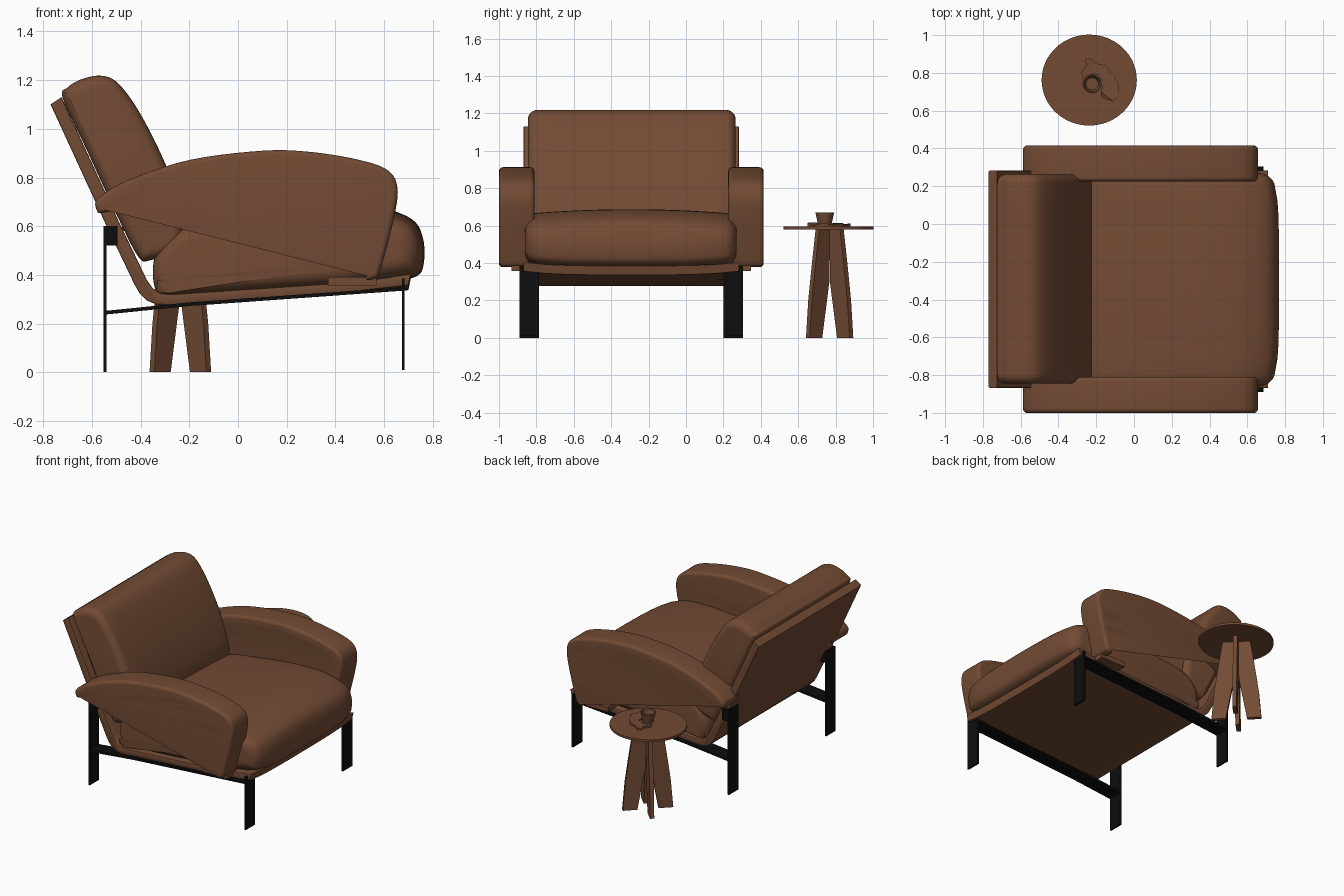
import bpy, bmesh, math
from mathutils import Vector

if "Cube" in bpy.data.objects:
    bpy.data.objects.remove(bpy.data.objects["Cube"])

CY = -0.2925          # chair centre line in y
TX, TY = -0.237, 0.762  # side table centre


def material(name, rgb):
    m = bpy.data.materials.new(name)
    m.diffuse_color = (*rgb, 1)
    m.use_nodes = True
    m.node_tree.nodes["Principled BSDF"].inputs["Base Color"].default_value = m.diffuse_color
    return m


BROWN = material("brown leather", (0.17, 0.07, 0.034))
BLACK = material("black metal", (0.004, 0.004, 0.004))


def finish(bm, name, mat, angle=40):
    bmesh.ops.recalc_face_normals(bm, faces=bm.faces)
    me = bpy.data.meshes.new(name)
    bm.to_mesh(me)
    bm.free()
    me.materials.append(mat)
    ob = bpy.data.objects.new(name, me)
    bpy.context.collection.objects.link(ob)
    bpy.ops.object.select_all(action='DESELECT')
    ob.select_set(True)
    bpy.context.view_layer.objects.active = ob
    bpy.ops.object.shade_smooth_by_angle(angle=math.radians(angle))
    return ob


def smooth_loop(pts, n=5):
    """Closed Catmull-Rom curve through the points."""
    out, c = [], len(pts)
    for i in range(c):
        p0, p1, p2, p3 = (Vector(pts[(i + k) % c]) for k in (-1, 0, 1, 2))
        for j in range(n):
            t = j / n
            out.append(0.5 * (2 * p1 + (p2 - p0) * t + (2 * p0 - 5 * p1 + 4 * p2 - p3) * t * t
                              + (3 * p1 - p0 - 3 * p2 + p3) * t ** 3))
    return out


def loft(name, prof, y0, y1, mat, r=0.0, steps=6, mid=1, warp=None):
    """Extrude an xz profile along y, rounding both end edges by radius r."""
    prof = [Vector(p) for p in prof]
    n = len(prof)
    area = sum(prof[i - 1].cross(prof[i]) for i in range(n))
    sign = 1 if area > 0 else -1
    inward = []
    for i in range(n):
        t = (prof[(i + 1) % n] - prof[i - 1]).normalized()
        inward.append(Vector((-t.y, t.x)) * sign)
    edge = [(r * (1 - math.cos(a)), r * (1 - math.sin(a)))
            for a in (math.pi / 2 * k / steps for k in range(steps + 1))] if r else [(0, 0)]
    slices = [(y0 + d, s) for d, s in edge]
    slices += [(y0 + r + (y1 - y0 - 2 * r) * k / mid, 0) for k in range(1, mid)]
    slices += [(y1 - d, s) for d, s in reversed(edge)]
    bm = bmesh.new()
    rings = []
    for y, s in slices:
        u = (2 * y - y0 - y1) / (y1 - y0)
        ring = []
        for p, w in zip(prof, inward):
            q = p + w * s
            x, z = warp(q.x, q.y, u) if warp else q
            ring.append(bm.verts.new((x, y, z)))
        rings.append(ring)
    for a, b in zip(rings, rings[1:]):
        for i in range(n):
            j = (i + 1) % n
            bm.faces.new((a[i], a[j], b[j], b[i]))
    bm.faces.new(rings[0])
    bm.faces.new(rings[-1])
    return finish(bm, name, mat)


def box(name, x0, x1, y0, y1, z0, z1, mat):
    return loft(name, [(x0, z0), (x1, z0), (x1, z1), (x0, z1)], y0, y1, mat)


# Seat cushion: crowned on top, rounded front corners
def seat_warp(x, z, u):
    top = max(0, min(1, (z - 0.45) / 0.2))
    front = max(0, min(1, (x - 0.4) / 0.3))
    return x - 0.045 * front * u ** 6, z - 0.025 * top * u * u + 0.025 * (1 - top) * front * u ** 4


seat = smooth_loop([(-0.34, 0.34), (-0.34, 0.48), (-0.24, 0.6), (0, 0.648), (0.25, 0.68), (0.48, 0.687),
                    (0.63, 0.665), (0.725, 0.62), (0.76, 0.55), (0.765, 0.46), (0.735, 0.395),
                    (0.6, 0.375), (0.2, 0.35), (-0.28, 0.32)])
loft("seat_cushion", seat, -0.86, 0.27, BROWN, r=0.06, mid=12, warp=seat_warp)

# Back cushion
back = smooth_loop([(-0.72, 1.125), (-0.7, 1.17), (-0.64, 1.205), (-0.56, 1.218), (-0.49, 1.185), (-0.4, 1.06),
                    (-0.3, 0.86), (-0.24, 0.69), (-0.225, 0.56), (-0.255, 0.5), (-0.36, 0.46),
                    (-0.41, 0.475), (-0.5, 0.65), (-0.62, 0.91)])
loft("back_cushion", back, -0.845, 0.265, BROWN, r=0.05, mid=8)

# Bent shell carrying the back and the seat
shell = [(-0.77, 1.10), (-0.54, 0.6), (-0.425, 0.36), (-0.405, 0.325), (-0.375, 0.295), (-0.335, 0.278),
         (-0.28, 0.277), (0.3, 0.312), (0.70, 0.337), (0.71, 0.385), (0.5, 0.372), (0.1, 0.345), (-0.28, 0.32),
         (-0.32, 0.325), (-0.35, 0.345), (-0.375, 0.38), (-0.49, 0.62), (-0.725, 1.13)]
loft("shell", shell, CY - 0.575, CY + 0.575, BROWN, r=0.006, steps=2, mid=10,
     warp=lambda x, z, u: (x, z + (0.02 * u ** 4 if x > 0.6 else 0)))

# Armrest side profile
arm = smooth_loop([(-0.58, 0.665), (-0.575, 0.715), (-0.45, 0.79), (-0.2, 0.872), (0.1, 0.91), (0.3, 0.905),
                   (0.5, 0.872), (0.615, 0.83), (0.655, 0.76), (0.642, 0.64), (0.585, 0.42), (0.562, 0.385),
                   (0.525, 0.385), (0.54, 0.46), (0.572, 0.62), (0.58, 0.74), (0.54, 0.79), (0.4, 0.82),
                   (0.2, 0.84), (0, 0.835), (-0.25, 0.785), (-0.46, 0.685), (-0.555, 0.655)])

for side, s in (("left", -1), ("right", 1)):
    def span(a, b):
        return sorted((CY + s * a, CY + s * b))
    loft(f"{side}_armrest", arm, *span(0.518, 0.7075), BROWN, r=0.022)
    box(f"{side}_armrest_foot", 0.37, 0.57, *span(0.54, 0.64), 0.357, 0.392, BROWN)
    # Flat steel legs, bracket and sloping rail
    w = span(0.4925, 0.5975)
    box(f"{side}_rear_leg", -0.552, -0.54, *w, 0, 0.6, BLACK)
    box(f"{side}_front_leg", 0.673, 0.685, *w, 0.01, 0.385, BLACK)
    box(f"{side}_rear_bracket", -0.55, -0.495, *w, 0.52, 0.6, BLACK)
    loft(f"{side}_rail", [(-0.545, 0.237), (-0.2, 0.272), (0.68, 0.335), (0.68, 0.349), (-0.2, 0.287),
                          (-0.545, 0.252)], *w, BLACK)


def cone(name, x, y, rings, mat, seg=64, sy=1.0):
    """Turned solid from (radius, height) rings, capped at both ends."""
    bm = bmesh.new()
    loops = [[bm.verts.new((x + r * math.cos(2 * math.pi * k / seg), y + sy * r * math.sin(2 * math.pi * k / seg), z))
              for k in range(seg)] for r, z in rings]
    for a, b in zip(loops, loops[1:]):
        for i in range(seg):
            bm.faces.new((a[i], a[(i + 1) % seg], b[(i + 1) % seg], b[i]))
    bm.faces.new(loops[0])
    bm.faces.new(loops[-1])
    return finish(bm, name, mat, 35)


# Side table: round top on four tapering plank legs set on the diagonals
cone("table_top", TX, TY, [(0.252, 0.58), (0.252, 0.596)], BROWN, sy=0.955)
plank = [(0.07, 0), (0.165, 0), (0.148, 0.2), (0.12, 0.4), (0.092, 0.582), (0.013, 0.582), (0.016, 0.3)]
for k in range(4):
    leg = loft(f"table_leg_{k + 1}", plank, -0.014, 0.014, BROWN)
    leg.location = (TX, TY + 0.006, 0)
    leg.rotation_euler.z = math.radians(45 + 90 * k)

# Cup with hollow inside, on a small saucer
cone("cup", -0.222, 0.742, [(0.034, 0.6), (0.04, 0.625), (0.05, 0.67), (0.044, 0.67), (0.032, 0.612)], BROWN, 32)

# Crumpled cloth lying around the cup
cloth = [(-0.28, 0.80), (-0.25, 0.84), (-0.26, 0.87), (-0.235, 0.88), (-0.2, 0.85), (-0.15, 0.84), (-0.11, 0.79),
         (-0.08, 0.74), (-0.085, 0.68), (-0.11, 0.65), (-0.17, 0.665), (-0.175, 0.7), (-0.16, 0.75),
         (-0.19, 0.79), (-0.24, 0.80), (-0.27, 0.77)]
bm = bmesh.new()
low = [bm.verts.new((x, y, 0.595)) for x, y in cloth]
high = [bm.verts.new((x, y, 0.608 + 0.008 * math.sin(3 * i))) for i, (x, y) in enumerate(cloth)]
for i in range(len(cloth)):
    j = (i + 1) % len(cloth)
    bm.faces.new((low[i], low[j], high[j], high[i]))
bm.faces.new(low)
bmesh.ops.triangulate(bm, faces=[bm.faces.new(high)])
finish(bm, "cloth", BROWN)
